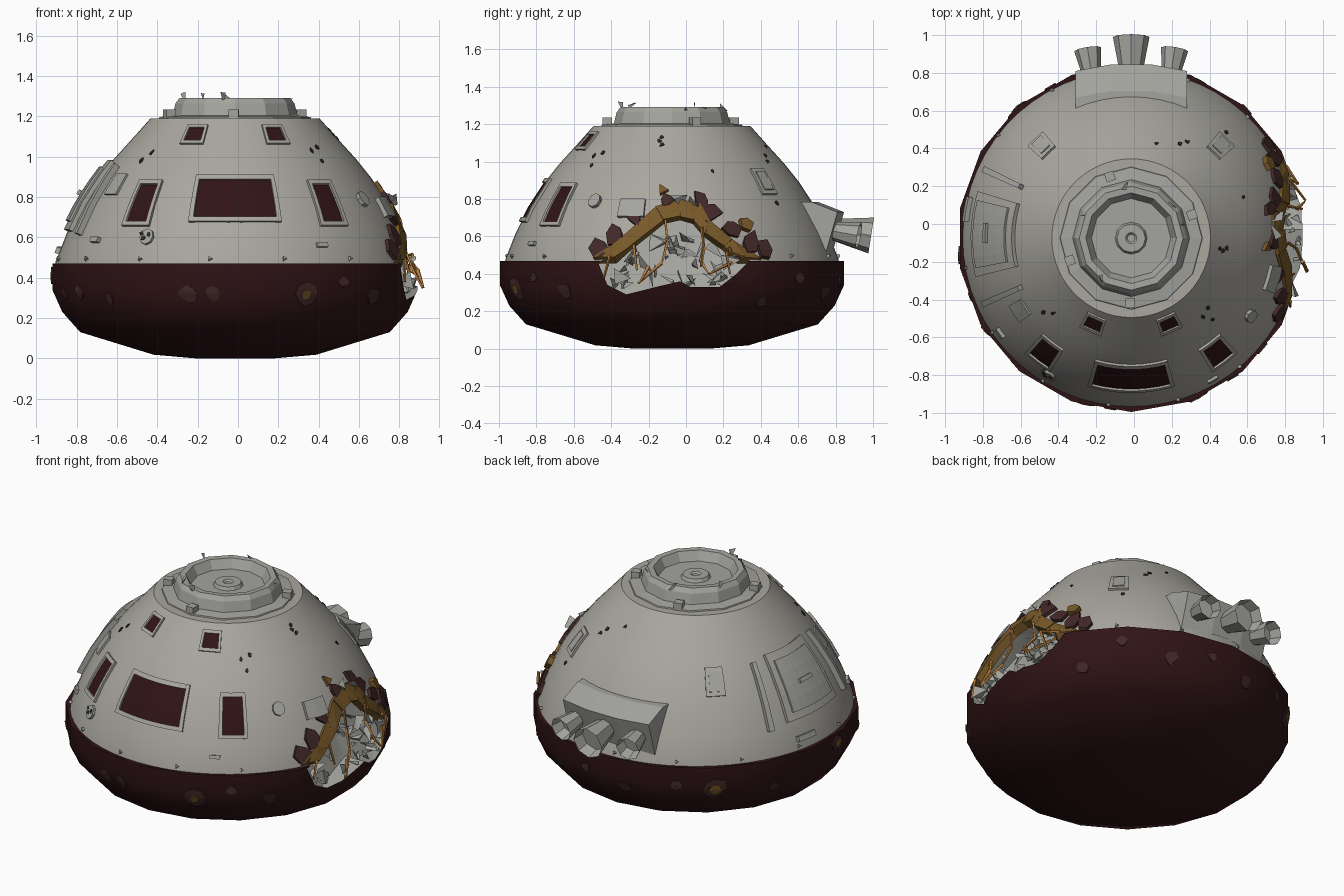
import bpy, bmesh, math, random
from mathutils import Vector, Matrix

if "Cube" in bpy.data.objects:
    bpy.data.objects.remove(bpy.data.objects["Cube"])

random.seed(4)
CX, CY = -0.015, -0.075
HULL = [(.895, .45), (.89, .48), (.835, .62), (.765, .76), (.68, .89), (.60, .99), (.50, 1.10), (.42, 1.19)]
SHIELD = [(.41, .018), (.78, .13), (.87, .23), (.92, .34), (.92, .47)]


def material(name, *rgb):
    m = bpy.data.materials.new(name)
    m.diffuse_color = (*rgb, 1)
    m.use_nodes = True
    m.node_tree.nodes["Principled BSDF"].inputs["Base Color"].default_value = m.diffuse_color
    return m


WHITE = material("hull_grey_white", .40, .385, .345)
METAL = material("metal_grey", .37, .37, .345)
MAROON = material("shield_maroon", .030, .007, .008)
SCORCH = material("scorched_brown", .055, .022, .021)
GOLD = material("insulation_gold", .19, .10, .022)
ORANGE = material("strap_orange", .50, .22, .05)
BLACK = material("chip_black", .025, .023, .022)


def finish(bm, name, mats, smooth=None):
    bmesh.ops.recalc_face_normals(bm, faces=bm.faces[:])
    me = bpy.data.meshes.new(name)
    bm.to_mesh(me)
    bm.free()
    for m in mats:
        me.materials.append(m)
    ob = bpy.data.objects.new(name, me)
    bpy.context.collection.objects.link(ob)
    if smooth:
        shade(ob, smooth)
    return ob


def shade(ob, angle):
    bpy.ops.object.select_all(action='DESELECT')
    ob.select_set(True)
    bpy.context.view_layer.objects.active = ob
    bpy.ops.object.shade_smooth_by_angle(angle=math.radians(angle))


def lathe(name, profile, n, mat, smooth=None):
    """Revolve (radius, z) points about the capsule axis, closing both ends."""
    bm = bmesh.new()
    rings = []
    for r, z in profile:
        rings.append([bm.verts.new((CX + r * math.cos(a), CY + r * math.sin(a), z))
                      for a in (2 * math.pi * k / n - math.pi / 2 for k in range(n))])
    for lo, hi in zip(rings, rings[1:]):
        for k in range(n):
            bm.faces.new((lo[k], lo[(k + 1) % n], hi[(k + 1) % n], hi[k]))
    bm.faces.new(rings[0])
    bm.faces.new(rings[-1])
    return finish(bm, name, [mat], smooth)


def radius(z):
    prof = HULL if z > .465 else SHIELD
    z = min(max(z, prof[0][1]), prof[-1][1])
    for (r0, z0), (r1, z1) in zip(prof, prof[1:]):
        if z <= z1:
            return r0 + (r1 - r0) * (z - z0) / (z1 - z0)
    return prof[-1][0]


def surf(a, z, d=0):
    """Point on the capsule at angle a (degrees) and height z, raised by d."""
    r, nz = radius(z), 0
    if z > .465:
        nz = (radius(z - .02) - radius(z + .02)) / .04
    else:
        r *= math.cos(math.radians(10)) / math.cos(math.radians((a + 90) % 20 - 10))
    s = d / math.hypot(1, nz)
    a = math.radians(a)
    return Vector((CX + (r + s) * math.cos(a), CY + (r + s) * math.sin(a), z + s * nz))


def side(y, z, d=0):
    """Surface point on the +x side at a given y and z."""
    return surf(math.degrees(math.asin((y - CY) / radius(z))), z, d)


def patch(bm, a, z, w, h, t, mat=0, da=0, dz=0, low=-.012):
    """Curved rectangular plate on the hull; da is a sideways shift in units."""
    k = math.degrees(1 / radius(z))
    nu, nv = max(1, int(w / .05)), max(1, int(h / .06))
    def at(i, j, d):
        return bm.verts.new(surf(a + k * (da + w * (i / nu - .5)), z + dz + h * (j / nv - .5), d))
    g = [[at(i, j, t) for j in range(nv + 1)] for i in range(nu + 1)]
    fs = [bm.faces.new((g[i][j], g[i + 1][j], g[i + 1][j + 1], g[i][j + 1]))
          for i in range(nu) for j in range(nv)]
    rim = ([(i, 0) for i in range(nu)] + [(nu, j) for j in range(nv)] +
           [(i, nv) for i in range(nu, 0, -1)] + [(0, j) for j in range(nv, 0, -1)])
    base = [at(i, j, low) for i, j in rim]
    for q in range(len(rim)):
        p = (q + 1) % len(rim)
        (i, j), (m, n) = rim[q], rim[p]
        fs.append(bm.faces.new((g[i][j], base[q], base[p], g[m][n])))
    for f in fs:
        f.material_index = mat


def framed(name, a, z, w, h, bar, t_frame, t_pane, mats):
    """Plate with a raised border, for windows and access panels."""
    bm = bmesh.new()
    patch(bm, a, z, w, h, t_pane, 1)
    for s in (-1, 1):
        patch(bm, a, z, bar, h + 2 * bar, t_frame, da=s * (w + bar) / 2)
        patch(bm, a, z, w, bar, t_frame, dz=s * (h + bar) / 2)
    return finish(bm, name, mats)


def outline_plate(bm, pts, low, mat=0):
    """Fan plate from 3D (top, bottom) pairs."""
    top = [bm.verts.new(p) for p, _ in pts]
    bot = [bm.verts.new(q) for _, q in pts]
    mid = bm.verts.new(low)
    n = len(pts)
    for i in range(n):
        j = (i + 1) % n
        bm.faces.new((mid, top[i], top[j])).material_index = mat
        bm.faces.new((top[i], bot[i], bot[j], top[j])).material_index = mat


def blob(bm, a, z, r, n=7, t=.008, rough=.25, mat=0):
    k, pts = math.degrees(1 / radius(z)), []
    for i in range(n):
        q, s = 2 * math.pi * i / n, r * random.uniform(1 - rough, 1 + rough)
        p = (a + k * s * math.cos(q), z + s * math.sin(q))
        pts.append((surf(*p, t), surf(*p, -.01)))
    outline_plate(bm, pts, surf(a, z, t), mat)


def tube(bm, p, q, r1, r2, n):
    p, q = Vector(p), Vector(q)
    m = Matrix.Translation((p + q) / 2) @ (q - p).to_track_quat('Z', 'Y').to_matrix().to_4x4()
    return bmesh.ops.create_cone(bm, cap_ends=True, segments=n, radius1=r1, radius2=r2,
                                 depth=(q - p).length, matrix=m)['verts']


def shard(bm, c, size):
    vs = [bm.verts.new(Vector(c) + Vector([random.uniform(-size, size) for _ in range(3)])) for _ in range(4)]
    for i, j, k in ((0, 1, 2), (0, 1, 3), (0, 2, 3), (1, 2, 3)):
        bm.faces.new((vs[i], vs[j], vs[k]))


# Main bodies
hull = lathe("crew_hull", HULL, 60, WHITE)
shield = lathe("heat_shield", [(.2, 0)] + SHIELD, 18, MAROON)

# Blast hole cut into the right side
HOLE = [(-.47, .46), (-.42, .34), (-.32, .29), (-.16, .33), (-.03, .36), (.02, .33), (.18, .33), (.27, .40),
        (.34, .47), (.2, .58), (.1, .68), (0, .74), (-.12, .70), (-.25, .6), (-.38, .5)]
bm = bmesh.new()
front = [bm.verts.new((1.1, y, z)) for y, z in HOLE]
back = [bm.verts.new((.80 - (z - .3) * .36 + random.uniform(-.02, .02), y, z)) for y, z in HOLE]
mid = bm.verts.new((.70, -.05, .5))
bm.faces.new(front)
for i in range(len(HOLE)):
    j = (i + 1) % len(HOLE)
    bm.faces.new((front[i], front[j], back[j], back[i]))
    bm.faces.new((back[i], back[j], mid))
cutter = finish(bm, "hole_cutter", [METAL])
cutter.hide_render = True
for ob in (hull, shield):
    bpy.context.view_layer.objects.active = ob
    mod = ob.modifiers.new("hole", 'BOOLEAN')
    mod.operation, mod.solver, mod.object = 'DIFFERENCE', 'EXACT', cutter
    mod.material_mode = 'TRANSFER'
    bpy.ops.object.modifier_apply(modifier=mod.name)
    shade(ob, 32)
bpy.data.objects.remove(cutter)

# Docking collar with recessed hatch
lathe("docking_collar", [(.385, 1.17), (.375, 1.197), (.31, 1.205), (.295, 1.265), (.275, 1.292), (.24, 1.29),
                         (.21, 1.235), (.085, 1.235), (.075, 1.255), (.03, 1.255), (.02, 1.245)], 12, METAL)
bm = bmesh.new()
for a in (109, 21, -91, 200):
    c = Vector((CX + .345 * math.cos(math.radians(a)), CY + .345 * math.sin(math.radians(a)), 1.21))
    bmesh.ops.create_cube(bm, size=.05, matrix=Matrix.Translation(c) @ Matrix.Rotation(math.radians(a), 4, 'Z'))
for a in (-130, -105, 15, 40, 95, 160):
    shard(bm, (CX + .275 * math.cos(math.radians(a)), CY + .275 * math.sin(math.radians(a)), 1.295), .03)
finish(bm, "collar_latches", [METAL])

# Windows: one wide, two tall, two small
framed("main_window", -90, .79, .385, .185, .022, .014, .003, [WHITE, MAROON])
for s, side_name in ((-1, "left"), (1, "right")):
    framed(side_name + "_tall_window", -90 + s * 37, .767, .115, .185, .02, .014, .003, [WHITE, MAROON])
    framed(side_name + "_small_window", -90 + s * 23.7, 1.108, .085, .065, .015, .012, .003, [WHITE, MAROON])
    framed(side_name + "_rear_panel", 90 + s * 44, .89, .065, .095, .02, .012, .018, [WHITE, METAL])

# Side hatch with rails and handle
framed("side_hatch", 178.5, .80, .32, .26, .04, .022, .034, [WHITE, METAL])
bm = bmesh.new()
for a in (155, 204):
    patch(bm, a, .78, .03, .34, .03)
patch(bm, 170, .53, .13, .03, .025)
patch(bm, 178, .80, .10, .02, .05)
finish(bm, "hatch_rails", [METAL])

# Small access panels and ports
bm = bmesh.new()
patch(bm, -16, .745, .14, .09, .022)
patch(bm, 213, .86, .10, .10, .012)
patch(bm, 216, .585, .06, .025, .02)
patch(bm, -60, .56, .06, .02, .015)
blob(bm, -33, .785, .035, 8, .02, 0)
blob(bm, -121, .60, .038, 8, .015, 0)
for a in range(-170, 190, 24):
    blob(bm, a, .492, .012, 3, .015, 0)
finish(bm, "access_panels", [METAL])

# Thruster housing: cross-section swept in three stations across x
bm = bmesh.new()
rows = [[bm.verts.new((x, y + (dy if y > .6 else 0), z)) for y, z in
         ((.50, .52), (.75, .52), (.81, .73), (.67, .785), (.50, .785))]
        for x, dy in ((-.31, 0), (-.12, .035), (.09, .035), (.28, 0))]
for p, q in zip(rows, rows[1:]):
    for i in range(5):
        bm.faces.new((p[i], p[(i + 1) % 5], q[(i + 1) % 5], q[i]))
bm.faces.new(rows[0])
bm.faces.new(rows[-1])
finish(bm, "thruster_housing", [METAL])
for name, x0, x1, y0, y1, r in (("left", -.22, -.245, .76, .925, .072), ("middle", -.015, -.015, .80, .99, .097),
                                ("right", .19, .215, .76, .925, .072)):
    bm = bmesh.new()
    p, q = Vector((x0, y0, .635)), Vector((x1, y1, .605))
    tube(bm, p, q, r * .62, r, 8)
    ax = (q - p).normalized()
    mouth = max(bm.faces, key=lambda f: f.calc_center_median().dot(ax))
    bmesh.ops.inset_individual(bm, faces=[mouth], thickness=.014)
    bmesh.ops.translate(bm, verts=mouth.verts[:], vec=-ax * .07)
    finish(bm, name + "_nozzle", [METAL])

# Torn gold insulation arch around the hole
OUT = [(-.49, .475), (-.37, .56), (-.27, .65), (-.16, .75), (-.04, .79), (.07, .77), (.12, .68), (.24, .58), (.40, .475)]
INN = [(-.38, .475), (-.31, .53), (-.22, .60), (-.12, .68), (-.03, .70), (.04, .68), (.10, .61), (.20, .54), (.28, .475)]
bm = bmesh.new()
for i in range(len(OUT) - 1):
    quad = [OUT[i], OUT[i + 1], INN[i + 1], INN[i]]
    ds = [random.uniform(.012, .025) for _ in quad]
    mid = (sum(p[0] for p in quad) / 4, sum(p[1] for p in quad) / 4)
    outline_plate(bm, [(side(*p, d), side(*p, -.03)) for p, d in zip(quad, ds)], side(*mid, .02))
blob(bm, 28.5, .66, .035, 5, .03)
blob(bm, -4, .84, .03, 3, .02)
finish(bm, "torn_insulation", [GOLD])

# Scorched flaps beyond the arch
bm = bmesh.new()
for y, z, r in ((-.46, .53, .05), (-.37, .61, .055), (-.27, .69, .04), (-.10, .79, .035), (.08, .78, .045),
                (.13, .72, .05), (.24, .64, .045), (.34, .56, .06), (.41, .52, .05)):
    blob(bm, math.degrees(math.asin((y - CY) / radius(z))), max(z, .49), r, 6, .02, .4)
finish(bm, "scorched_flaps", [SCORCH])

# Crumpled wreckage filling the hole, and a bent plate at its top
bm = bmesh.new()
for i in range(34):
    y = random.uniform(-.40, .25)
    z = random.uniform(.34, .66 - abs(y + .03) * .5)
    shard(bm, (random.uniform(.79, .83) - (z - .33) * .32, y, z), .06)
for y in (-.42, -.33, -.22, -.1, .04, .15, .24):
    shard(bm, side(y, .36, -.035), .045)
for y in (-.04, .05):
    shard(bm, side(y, .77, .03), .05)
finish(bm, "wreckage", [METAL])

# Loose orange straps
bm = bmesh.new()
for pts in ([(-.11, .68, .02), (-.10, .58, -.02), (-.13, .47, -.02), (-.25, .35, .03)],
            [(.08, .64, .02), (.10, .55, -.02), (.08, .44, .0)], [(-.40, .49, .02), (-.44, .38, .01)],
            [(.22, .53, .03), (.27, .48, -.01), (.12, .40, .03)], [(-.28, .56, .0), (-.27, .42, -.03)],
            [(.30, .49, .02), (.20, .50, .05), (.24, .40, .0)]):
    for p, q in zip(pts, pts[1:]):
        tube(bm, side(*p), side(*q), .009, .006, 4)
tube(bm, side(-.2, .44, 0), (.922, -.25, .35), .012, .004, 4)
tube(bm, side(.08, .47, 0), (.905, .12, .40), .012, .004, 4)
finish(bm, "loose_straps", [ORANGE])

# Burn spots on the heat shield, some with a gold core
bm = bmesh.new()
for a, z, r in ((-148, .33, .035), (-134, .30, .03), (-105, .325, .045), (-97, .325, .04), (-67, .32, .055),
                (-54, .38, .03), (-40, .31, .04), (33, .25, .03), (48, .38, .035), (66, .30, .035), (82, .36, .03),
                (98, .30, .04), (118, .36, .035), (132, .33, .065), (155, .29, .035), (186, .41, .05), (200, .32, .03)):
    blob(bm, a, z, r, 8, .007)
    if r > .048:
        blob(bm, a, z, r * .5, 6, .0095, mat=1)
finish(bm, "burn_spots", [SCORCH, GOLD])

# Small impact chips scattered on the hull
bm = bmesh.new()
for a, z in ((-48, 1.03), (-45, .98), (-42, 1.05), (-140, .98), (-136, 1.02), (-150, .9), (60, 1.0), (63, 1.03),
             (-120, .61), (-122, .59), (-123, .61), (20, .95), (75, 1.08), (-8, 1.11), (-6, 1.09), (-7, 1.13), (48, .78)):
    blob(bm, a, z, .011, 5, .017 if z < .62 else .005, .5)
finish(bm, "impact_chips", [BLACK])
